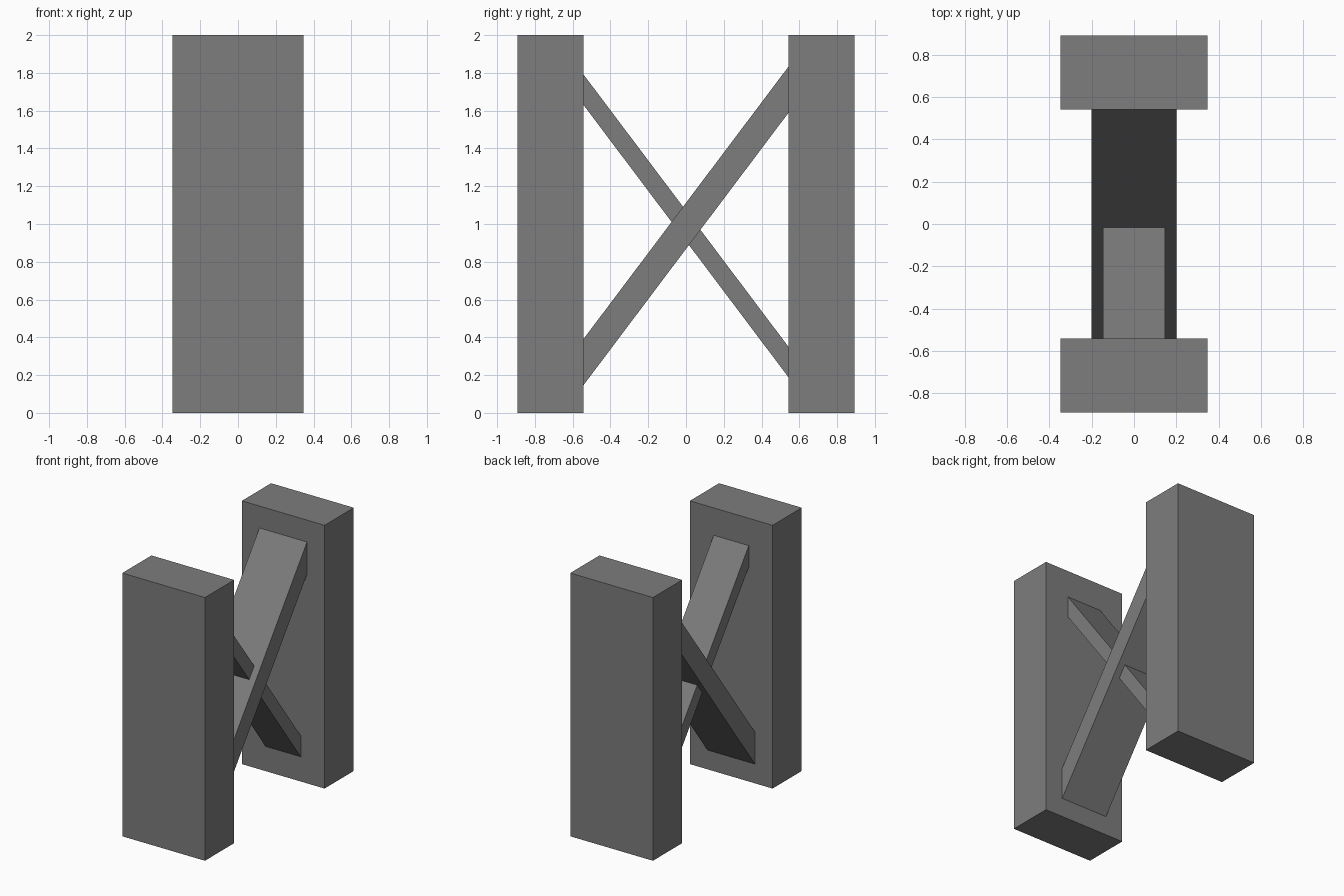
import bpy, math

if "Cube" in bpy.data.objects:
    bpy.data.objects.remove(bpy.data.objects["Cube"])

# One flat grey for the whole model
grey = bpy.data.materials.new("concrete_grey")
grey.diffuse_color = (0.2, 0.205, 0.2, 1)
grey.use_nodes = True
grey.node_tree.nodes["Principled BSDF"].inputs["Base Color"].default_value = grey.diffuse_color


def box(name, size, location, tilt=0.0):
    bpy.ops.mesh.primitive_cube_add(size=1, location=location,
                                    rotation=(tilt, 0, 0))
    obj = bpy.context.object
    obj.name = name
    obj.scale = size
    bpy.ops.object.transform_apply(location=False, rotation=False, scale=True)
    obj.data.materials.append(grey)
    return obj


# Upright posts at front and back
for name, side in (("front_post", -1), ("back_post", 1)):
    box(name, (0.695, 0.35, 2.0), (0, side * 0.718, 1.0))

# Crossed diagonal braces, ends buried in the posts
angle = math.atan2(1.443, 1.086)
box("thick_brace", (0.4, 2.1, 0.147), (0, 0, 0.99), angle)
box("thin_brace", (0.295, 2.1, 0.097), (0, 0, 0.99), -angle)
